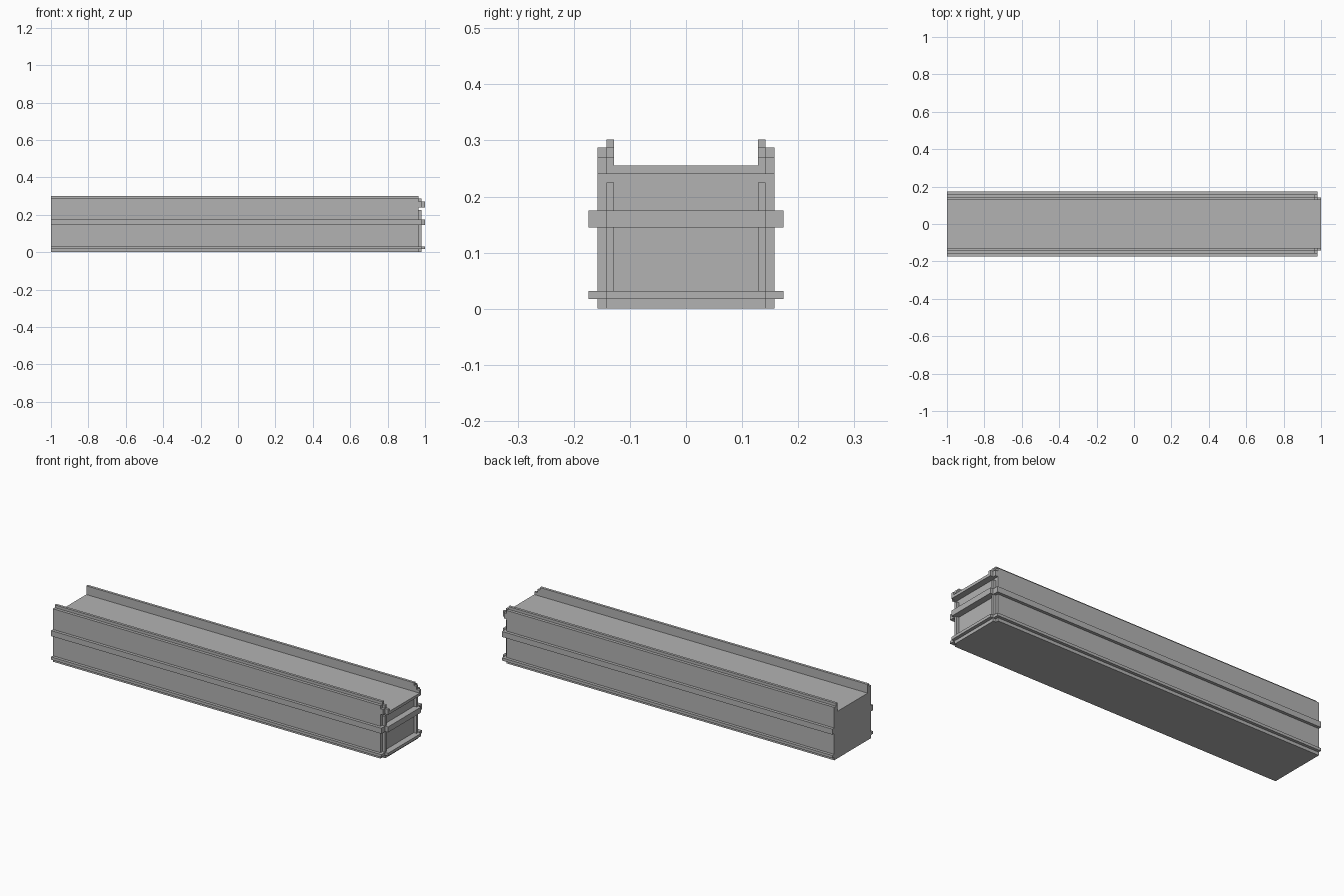
import bpy
import bmesh

cube = bpy.data.objects.get("Cube")
if cube:
    bpy.data.objects.remove(cube, do_unlink=True)

gray = bpy.data.materials.new("light gray")
gray.use_nodes = True
COLOR = (0.45, 0.45, 0.45, 1)
gray.diffuse_color = COLOR
gray.node_tree.nodes["Principled BSDF"].inputs["Base Color"].default_value = COLOR

# Shared planes of the stepped corners
BACK, WALL, POST, TIP = -1.0, 0.966, 0.982, 1.0
INNER, MID, OUTER, BAND = 0.128, 0.142, 0.158, 0.174
DECK = 0.255


def extrude(name, outline, x0, x1):
    """Extrude a (y, z) outline along x."""
    bm = bmesh.new()
    face = bm.faces.new([bm.verts.new((x0, y, z)) for y, z in outline])
    moved = bmesh.ops.extrude_face_region(bm, geom=[face])["geom"]
    verts = [v for v in moved if isinstance(v, bmesh.types.BMVert)]
    bmesh.ops.translate(bm, verts=verts, vec=(x1 - x0, 0, 0))
    bmesh.ops.recalc_face_normals(bm, faces=bm.faces)
    mesh = bpy.data.meshes.new(name)
    bm.to_mesh(mesh)
    bm.free()
    mesh.materials.append(gray)
    obj = bpy.data.objects.new(name, mesh)
    bpy.context.collection.objects.link(obj)
    return obj


def box(name, x0, x1, y0, y1, z0, z1):
    return extrude(name, [(y0, z0), (y1, z0), (y1, z1), (y0, z1)], x0, x1)


# Channel-shaped body with stepped rails
half = [(OUTER, 0), (OUTER, 0.287), (MID, 0.287), (MID, 0.302),
        (INNER, 0.302), (INNER, DECK)]
extrude("body", half + [(-y, z) for y, z in reversed(half)], BACK, WALL)

# Bands and plinth across the front end
box("end_plinth", WALL, POST, -MID, MID, 0, 0.017)
for name, z0, z1 in (("lower", 0.017, 0.032), ("middle", 0.145, 0.175)):
    box(name + "_end_band", WALL, TIP, -MID, MID, z0, z1)
box("deck_end_band", WALL, TIP, -MID, MID, 0.24, DECK)

# Mirrored side bands, corner posts and rail ends
for side, s in (("left", 1), ("right", -1)):
    def pair(name, x0, x1, y0, y1, z0, z1):
        a, b = sorted((s * y0, s * y1))
        return box(side + "_" + name, x0, x1, a, b, z0, z1)

    for name, z0, z1 in (("lower", 0.017, 0.032), ("middle", 0.145, 0.175)):
        pair(name + "_side_band", BACK, WALL, OUTER, BAND, z0, z1)
        pair(name + "_corner_band", WALL, POST, MID, BAND, z0, z1)
    pair("lower_post", WALL, POST, INNER, MID, 0.032, 0.145)
    pair("upper_post", WALL, POST, INNER, MID, 0.175, 0.225)
    pair("rail_corner", WALL, POST, MID, OUTER, 0.24, 0.27)
    pair("rail_tip", WALL, TIP, INNER, MID, DECK, 0.27)
    pair("rail_cap", WALL, POST, INNER, MID, 0.27, 0.287)
